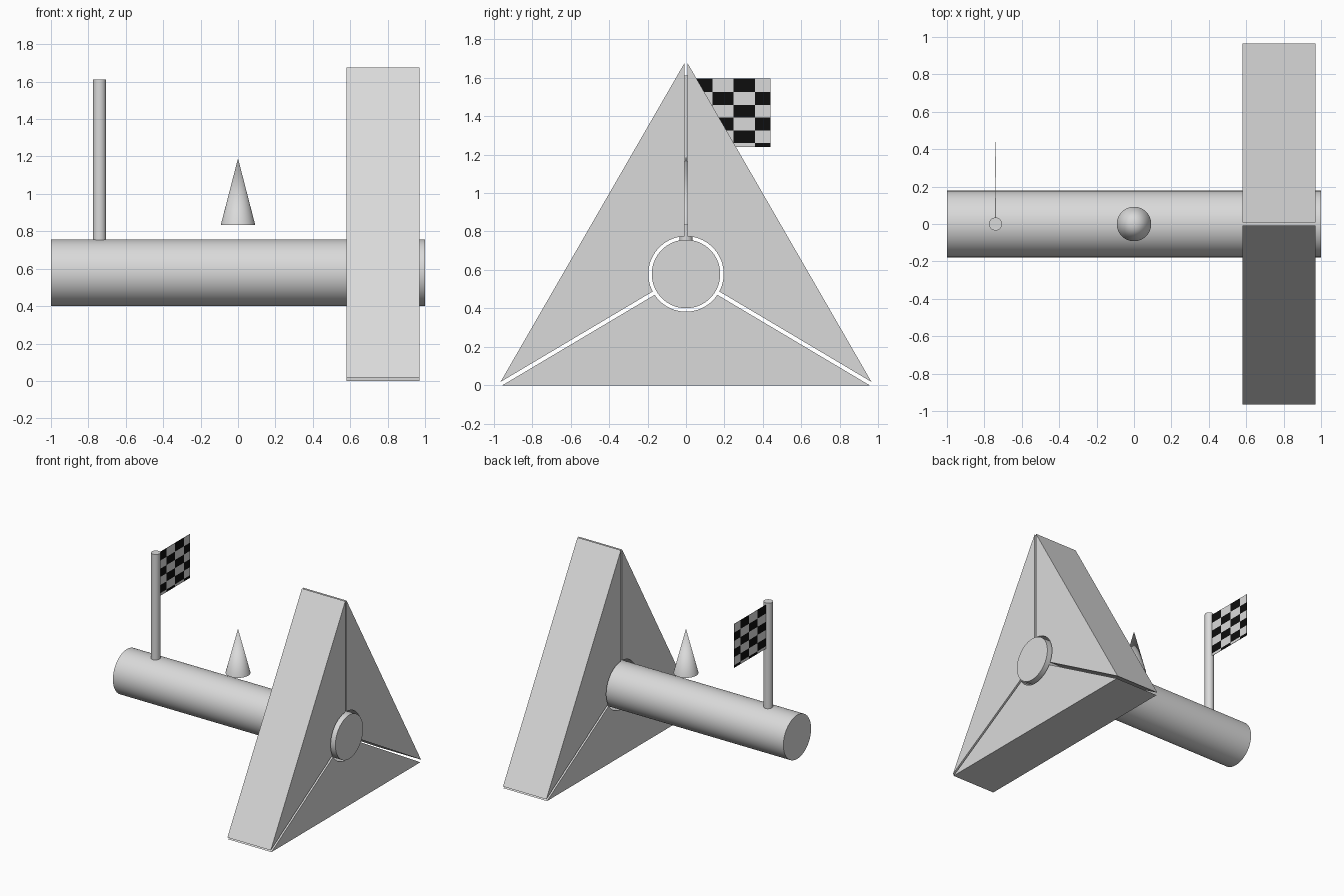
import bpy, bmesh
from math import pi, asin, atan2, cos, sin
from mathutils import Vector, Matrix

cube = bpy.data.objects.get("Cube")
if cube:
    bpy.data.objects.remove(cube, do_unlink=True)


def material(name, value):
    mat = bpy.data.materials.new(name)
    mat.use_nodes = True
    color = (value, value, value, 1)
    mat.diffuse_color = color
    mat.node_tree.nodes["Principled BSDF"].inputs["Base Color"].default_value = color
    return mat


grey = material("light grey", 0.7)
black = material("black", 0.004)


def finish(name, bm, mats, smooth=True):
    bmesh.ops.recalc_face_normals(bm, faces=bm.faces)
    mesh = bpy.data.meshes.new(name)
    bm.to_mesh(mesh)
    bm.free()
    for mat in mats:
        mesh.materials.append(mat)
    obj = bpy.data.objects.new(name, mesh)
    bpy.context.collection.objects.link(obj)
    if smooth:
        bpy.ops.object.select_all(action="DESELECT")
        obj.select_set(True)
        bpy.context.view_layer.objects.active = obj
        bpy.ops.object.shade_smooth_by_angle()
    return obj


def round_part(name, r1, r2, depth, center, turn=0, sides=48):
    """Cylinder or cone; turn tips its axis from z towards x."""
    bm = bmesh.new()
    place = Matrix.Translation(center) @ Matrix.Rotation(turn, 4, "Y")
    bmesh.ops.create_cone(bm, cap_ends=True, segments=sides, radius1=r1,
                          radius2=r2, depth=depth, matrix=place)
    return finish(name, bm, [grey])


AXIS_Z = 0.579
POLE_X = -0.74

# Main tube, hovering cone and flag pole
round_part("main_tube", 0.178, 0.178, 2, (0, 0, AXIS_Z), pi / 2, 64)
round_part("cone", 0.092, 0, 0.356, (0, 0, 1.012))
round_part("flag_pole", 0.035, 0.035, 0.9, (POLE_X, 0, 1.162), sides=32)

# Triangular wheel: three wedges with narrow gaps around a round hole
HOLE = 0.196
hub = Vector((0, AXIS_Z))
corners = [(Vector((0.975, 0)), 0.01), (Vector((0, 1.69)), 0.008),
           (Vector((-0.975, 0)), 0.01)]


def wedge(name, start, end, x0=0.58, x1=0.97, steps=24):
    (a, gap_a), (b, gap_b) = start, end
    edge = (b - a).normalized()
    to_a, to_b = a - hub, b - hub
    # Outer corners slide along the edge until they clear the gaps
    outer_a = a + edge * gap_a / sin(to_a.angle(-edge))
    outer_b = b - edge * gap_b / sin(to_b.angle(edge))
    ang_a = atan2(to_a.y, to_a.x)
    ang_b = ang_a + (atan2(to_b.y, to_b.x) - ang_a) % (2 * pi)
    ang_a += asin(gap_a / HOLE)
    ang_b -= asin(gap_b / HOLE)
    profile = [outer_a, outer_b]
    for i in range(steps + 1):
        t = ang_b + (ang_a - ang_b) * i / steps
        profile.append(hub + HOLE * Vector((cos(t), sin(t))))
    bm = bmesh.new()
    face = bm.faces.new([bm.verts.new((x0, p.x, p.y)) for p in profile])
    side = bmesh.ops.extrude_face_region(bm, geom=[face], use_keep_orig=True)
    moved = [v for v in side["geom"] if isinstance(v, bmesh.types.BMVert)]
    bmesh.ops.translate(bm, verts=moved, vec=(x1 - x0, 0, 0))
    finish(name, bm, [grey])


for i, name in enumerate(["back_wedge", "front_wedge", "bottom_wedge"]):
    wedge(name, corners[i], corners[(i + 1) % 3])

# Chequered flag: a thin sheet whose last row and column are cut short
columns = [0.026, 0.138, 0.248, 0.36, 0.439]
rows = [1.595, 1.525, 1.458, 1.392, 1.326, 1.26, 1.239]
bm = bmesh.new()
grid = [[bm.verts.new((POLE_X, y, z)) for y in columns] for z in rows]
for r in range(len(rows) - 1):
    for c in range(len(columns) - 1):
        cell = bm.faces.new((grid[r][c], grid[r][c + 1],
                             grid[r + 1][c + 1], grid[r + 1][c]))
        cell.material_index = 1 if (r + c) % 2 == 0 else 0
flag = finish("flag", bm, [grey, black], smooth=False)
sheet = flag.modifiers.new("thickness", "SOLIDIFY")
sheet.thickness = 0.003
sheet.offset = 0
